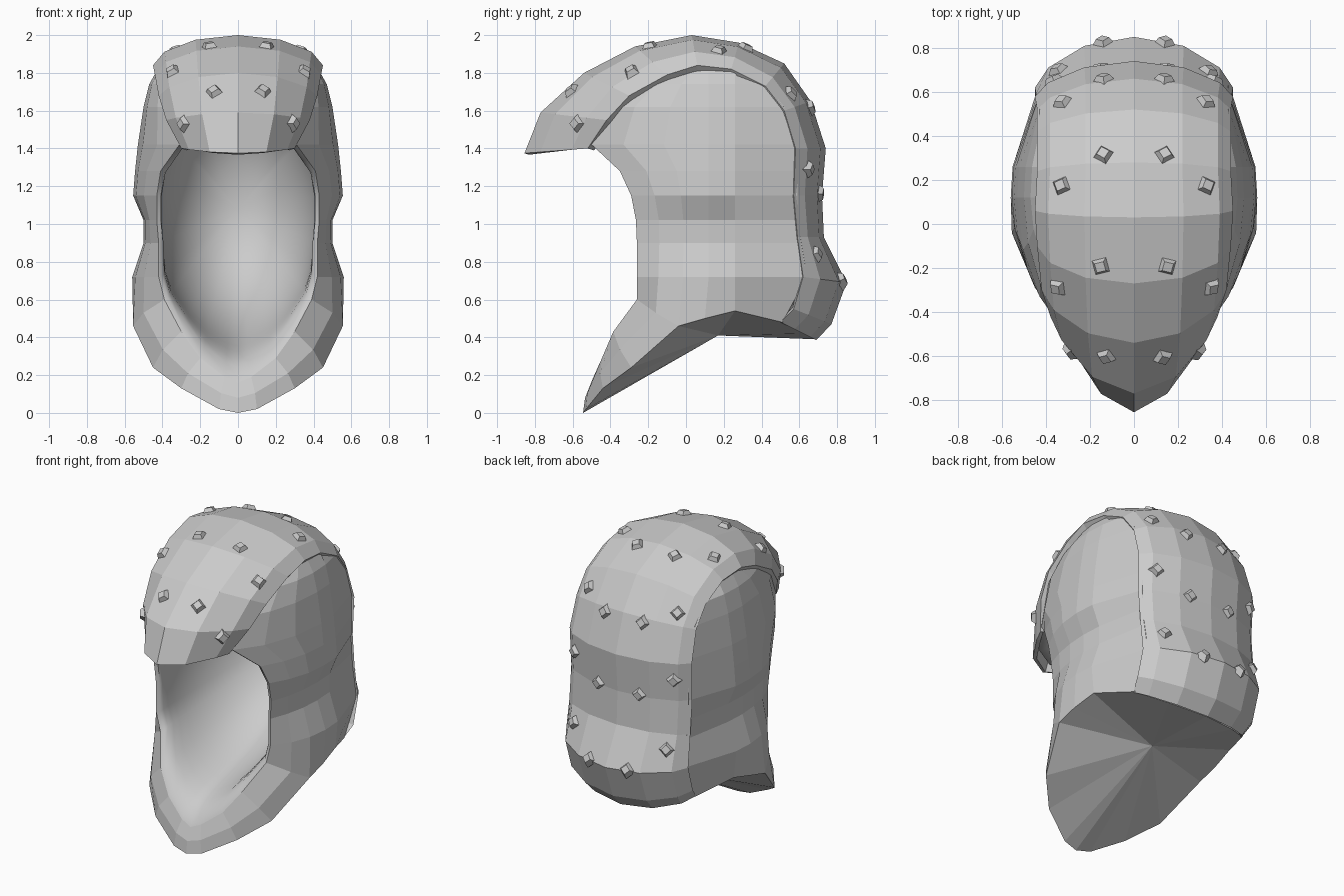
import bpy, bmesh, math
from mathutils import Vector
from mathutils.bvhtree import BVHTree

cube = bpy.data.objects.get("Cube")
if cube:
    bpy.data.objects.remove(cube, do_unlink=True)

grey = bpy.data.materials.new("stone_grey")
grey.use_nodes = True
colour = (0.6, 0.6, 0.6, 1)
grey.diffuse_color = colour
grey.node_tree.nodes["Principled BSDF"].inputs["Base Color"].default_value = colour


def add_grid(bm, rows, flip=False):
    """Skin a list of equal-length point rows with quads."""
    grid = [[bm.verts.new(p) for p in row] for row in rows]
    for a, b in zip(grid, grid[1:]):
        for j in range(len(a) - 1):
            quad = [a[j], a[j + 1], b[j + 1], b[j]]
            bm.faces.new(quad[::-1] if flip else quad)


def finish(bm, name, mirror=False):
    mesh = bpy.data.meshes.new(name)
    bm.to_mesh(mesh)
    bm.free()
    obj = bpy.data.objects.new(name, mesh)
    bpy.context.collection.objects.link(obj)
    mesh.materials.append(grey)
    if mirror:
        obj.modifiers.new("mirror", "MIRROR").use_clip = True
    return obj


# Hood sides: rings of (height, rim x, rim y, half width, back y)
LEVELS = [
    (.72, .42, -.26, .56, .7), (.9, .42, -.26, .5, .67),
    (1.02, .43, -.265, .5, .65), (1.15, .43, -.29, .555, .65),
    (1.28, .41, -.35, .545, .65), (1.42, .31, -.5, .53, .65),
    (1.62, .34, -.43, .5, .58), (1.74, .35, -.28, .47, .48),
    (1.83, .34, -.08, .42, .34),
]
MID_Y = .12


def ring(z, rim_x, rim_y, width, back):
    start = math.asin(rim_x / width)
    front = (MID_Y - rim_y) / math.cos(start)
    points = []
    for k in range(4):
        a = start + (math.pi / 2 - start) * k / 3
        points.append((width * math.sin(a), MID_Y - front * math.cos(a), z))
    tuck = min(.43, width * .92)
    return points + [(width * .985, .26, z), (tuck, back - .06, z),
                     (.25, back - .02, z), (0, back, z)]


# Lower edge of the sides, from the opening round to the nape
hem = [(.39, -.26, .6), (.5, -.16, .53), (.555, -.04, .46), (.555, .1, .5),
       (.535, .26, .54), (.425, .51, .48), (.25, .62, .42), (0, .68, .39)]
# Chin: opening edge and lower edge, from the side to the centre
chin_top = [hem[0], (.3, -.385, .43), (.2, -.445, .29), (.07, -.49, .19), (0, -.5, .16)]
chin_low = [hem[2], (.45, -.29, .24), (.3, -.44, .13), (.1, -.53, .02), (0, -.545, 0)]
chin_mid = [hem[1]]
for p, q in zip(chin_top[1:], chin_low[1:]):
    m = (Vector(p) + Vector(q)) / 2
    chin_mid.append((m.x * 1.06, m.y - .012, m.z))

bm = bmesh.new()
add_grid(bm, [hem] + [ring(*level) for level in LEVELS])
add_grid(bm, [chin_top, chin_mid, chin_low])
# Underside fan
edge = chin_low[::-1] + hem[3:]
hub = (0, .17, .41)
for a, b in zip(edge, edge[1:]):
    bm.faces.new([bm.verts.new(p) for p in (a, b, hub)])
bmesh.ops.remove_doubles(bm, verts=bm.verts, dist=.001)
bmesh.ops.recalc_face_normals(bm, faces=bm.faces)
finish(bm, "hood_body", mirror=True)

# Hollow interior: the opening's edge flows into an egg-shaped cavity
rim = [(0, -.79, 1.4), (.15, -.71, 1.41), (.27, -.56, 1.42)]
rim += [(x, y, z) for z, x, y, w, b in LEVELS[5::-1]] + chin_top
CENTRE = Vector((0, .08, 1.08))
BACK = Vector((0, 1, 0))
STEPS = 16
rows = [rim]
for i in range(STEPS):
    t = i / STEPS
    row = []
    for p in rim:
        offset = Vector(p) - CENTRE
        size = Vector((.43, .55, .74 if offset.z > 0 else .6))
        heading = Vector([o / s for o, s in zip(offset, size)]).normalized()
        egg = CENTRE + heading.slerp(BACK, t) * size
        lip = Vector((p[0] * .95, p[1] + .01, p[2] + (CENTRE.z - p[2]) * .02))
        row.append(lip.lerp(egg, 1 - (1 - t) ** 3))
    rows.append(row)
rows.append([CENTRE + BACK * .55] * len(rim))
bm = bmesh.new()
add_grid(bm, rows, flip=True)
bmesh.ops.remove_doubles(bm, verts=bm.verts, dist=.0005)
hollow = finish(bm, "hollow_interior", mirror=True)
bpy.context.view_layer.objects.active = hollow
hollow.select_set(True)
bpy.ops.object.shade_smooth_by_angle(angle=math.radians(50))
hollow.select_set(False)

# Crest: centre line (y, z) and side edge (x, y, z), from brow to nape
SPINE = [(-.855, 1.375), (-.77, 1.59), (-.54, 1.8), (-.27, 1.94), (.03, 2),
         (.28, 1.96), (.52, 1.85), (.66, 1.65), (.74, 1.4), (.72, 1.15),
         (.73, .93), (.85, .69), (.77, .47), (.69, .385)]
SIDE = [(.3, -.52, 1.4), (.38, -.42, 1.55), (.42, -.3, 1.68), (.44, -.1, 1.79),
        (.45, .06, 1.84), (.44, .24, 1.82), (.44, .42, 1.73), (.44, .52, 1.6),
        (.45, .58, 1.4), (.445, .57, 1.15), (.445, .59, .93), (.45, .62, .72),
        (.45, .57, .55), (.425, .5, .48)]
rows = []
for i, ((cy, cz), (ex, ey, ez)) in enumerate(zip(SPINE, SIDE)):
    power = max(1.15, 2 - i * .3) if i < 6 else 1.35
    row = []
    for k in range(-3, 4):
        a = math.radians(30 * k)
        f = max(0, math.cos(a)) ** power
        row.append((ex * math.sin(a), ey + (cy - ey) * f, ez + (cz - ez) * f))
    # Bevelled border turning in towards the side panel
    inward = Vector((.1 - ey, 1.2 - ez)).normalized() * (.035 if i < 8 else .01)
    lip = (ex - .03, ey + inward.x, ez + inward.y)
    rows.append([(-lip[0], lip[1], lip[2])] + row + [lip])
bm = bmesh.new()
add_grid(bm, rows)
bm.normal_update()
surface = BVHTree.FromBMesh(bm)
crest = finish(bm, "studded_crest")
shell = crest.modifiers.new("thickness", "SOLIDIFY")
shell.thickness = .025
shell.offset = -1

# Studs: blunt four-sided pyramids seated on the crest
STUDS = [(.28, -.57, 1.53), (.12, -.58, 1.68), (.33, -.27, 1.78), (.15, -.19, 1.93),
         (.32, .17, 1.89), (.14, .32, 1.94), (.32, .54, 1.68), (.14, .67, 1.62),
         (.36, .64, 1.29), (.15, .71, 1.16), (.34, .69, .84), (.14, .82, .7)]
bm = bmesh.new()
for x, y, z in STUDS:
    for side in (-1, 1):
        spot, normal, _, _ = surface.find_nearest(Vector((side * x, y, z)))
        turn = normal.to_track_quat("Z", "Y").to_matrix().to_4x4()
        turn.translation = spot + normal * .005
        bmesh.ops.create_cone(bm, cap_ends=True, segments=4, radius1=.056,
                              radius2=.03, depth=.04, matrix=turn)
finish(bm, "crest_studs")
